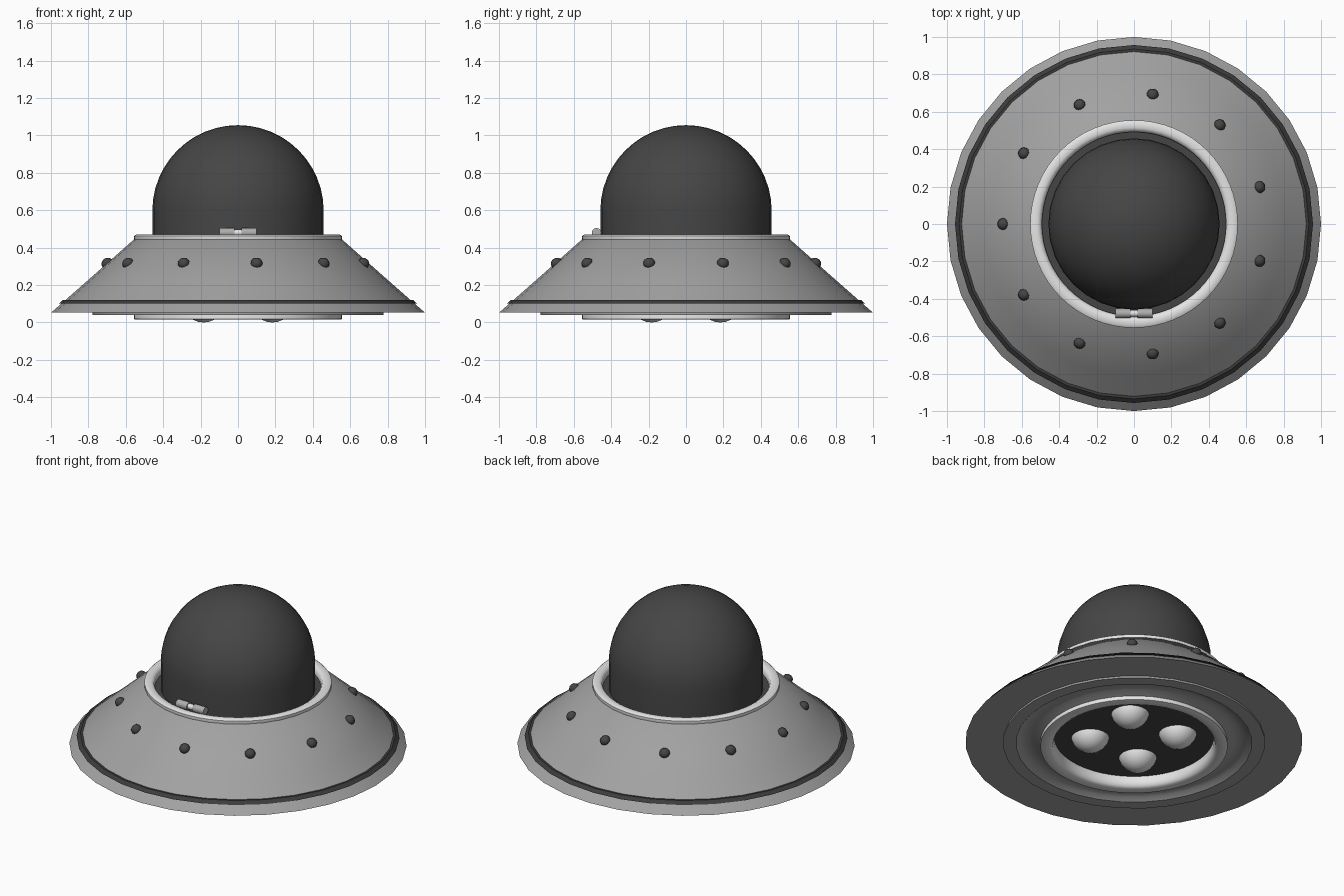
import bpy, bmesh, math
from mathutils import Matrix, Vector

if "Cube" in bpy.data.objects:
    bpy.data.objects.remove(bpy.data.objects["Cube"])


def material(name, v):
    m = bpy.data.materials.new(name)
    m.diffuse_color = (v, v, v, 1)
    m.use_nodes = True
    m.node_tree.nodes["Principled BSDF"].inputs["Base Color"].default_value = m.diffuse_color
    return m


hull_grey = material("hull grey", 0.36)
pale = material("pale trim", 0.78)
dark = material("dark glass", 0.06)
stripe_dark = material("dark stripe", 0.045)
hinge_grey = material("hinge grey", 0.42)


def finish(name, bm, mat, angle=35):
    bmesh.ops.recalc_face_normals(bm, faces=bm.faces)
    me = bpy.data.meshes.new(name)
    bm.to_mesh(me)
    bm.free()
    me.materials.append(mat)
    ob = bpy.data.objects.new(name, me)
    bpy.context.collection.objects.link(ob)
    bpy.ops.object.select_all(action='DESELECT')
    ob.select_set(True)
    bpy.context.view_layer.objects.active = ob
    bpy.ops.object.shade_smooth_by_angle(angle=math.radians(angle))
    return ob


def lathe(name, profile, mat, steps=32, closed=False, angle=35):
    """Turn an (r, z) profile around the z axis."""
    bm = bmesh.new()
    vs = [bm.verts.new((0, -r, z)) for r, z in profile]
    pairs = list(zip(vs, vs[1:])) + ([(vs[-1], vs[0])] if closed else [])
    edges = [bm.edges.new(p) for p in pairs]
    bmesh.ops.spin(bm, geom=vs + edges, cent=(0, 0, 0), axis=(0, 0, 1),
                   angle=math.tau, steps=steps, use_duplicate=False)
    bmesh.ops.remove_doubles(bm, verts=bm.verts, dist=1e-4)
    return finish(name, bm, mat, angle)


def ball(name, centre, scale, mat, seg=16, rot=Matrix()):
    bm = bmesh.new()
    bmesh.ops.create_uvsphere(bm, u_segments=seg, v_segments=seg // 2, radius=1)
    bm.transform(Matrix.Translation(centre) @ rot @ Matrix.Diagonal((*scale, 1)))
    return finish(name, bm, mat, 60)


def rod(name, x0, x1, y, z, r, mat):
    bm = bmesh.new()
    bmesh.ops.create_cone(bm, cap_ends=True, segments=16, radius1=r, radius2=r, depth=x1 - x0)
    bm.transform(Matrix.Translation(((x0 + x1) / 2, y, z)) @ Matrix.Rotation(math.pi / 2, 4, 'Y'))
    return finish(name, bm, mat)


# Saucer hull with its stepped, grooved underside
lathe("hull", [(0.53, 0.45), (0.555, 0.445), (0.81, 0.219), (1.0, 0.052), (0.777, 0.052),
               (0.777, 0.04), (0.70, 0.04), (0.675, 0.058), (0.64, 0.068), (0.60, 0.062),
               (0.55, 0.04)], hull_grey)

# Dark band around the rim
lathe("rim_stripe", [(0.90, 0.121), (0.935, 0.121), (0.957, 0.102), (0.90, 0.102)],
      stripe_dark, closed=True)

# Pale collar round the dome
lathe("dome_collar", [(0.555, 0.44), (0.555, 0.463), (0.545, 0.47), (0.515, 0.47), (0.50, 0.463),
                      (0.492, 0.445), (0.492, 0.41), (0.54, 0.41)], pale, 64, True, 50)

# Dome: straight skirt on a flat flange, then a round cap
cap = [(0.458 * math.cos(a), 0.597 + 0.458 * math.sin(a))
       for a in (math.pi / 2 * i / 12 for i in range(12))] + [(0, 1.055)]
lathe("dome", [(0.50, 0.425), (0.458, 0.425)] + cap, dark)

# Pale ring and dark plate underneath
lathe("belly_ring", [(0.555, 0.055), (0.555, 0.018), (0.545, 0.015), (0.50, 0.015),
                     (0.482, 0.025), (0.474, 0.05), (0.474, 0.10), (0.54, 0.10)], pale, 64, True, 50)
lathe("belly_plate", [(0.49, 0.085), (0, 0.085)], dark)

# Four round pods in the belly
for i in range(4):
    a = math.radians(45 + 90 * i)
    ball(f"belly_pod_{i + 1}", (0.26 * math.cos(a), 0.26 * math.sin(a), 0.118),
         (0.118,) * 3, pale, 24)

# Eleven lamps around the sloping hull
for i in range(11):
    a = math.pi + math.tau * i / 11
    tilt = Vector((math.cos(a) * 0.66, math.sin(a) * 0.66, 0.75)).to_track_quat('Z', 'Y')
    ball(f"hull_lamp_{i + 1}", (0.70 * math.cos(a), 0.70 * math.sin(a), 0.317),
         (0.032, 0.032, 0.028), dark, 12, tilt.to_matrix().to_4x4())

# Hinge at the front of the dome
for side, s in (("left", -1), ("right", 1)):
    x0, x1 = sorted((s * 0.02, s * 0.10))
    rod(f"hinge_{side}", x0, x1, -0.478, 0.48, 0.025, hinge_grey)
rod("hinge_pin", -0.025, 0.025, -0.478, 0.48, 0.018, pale)
